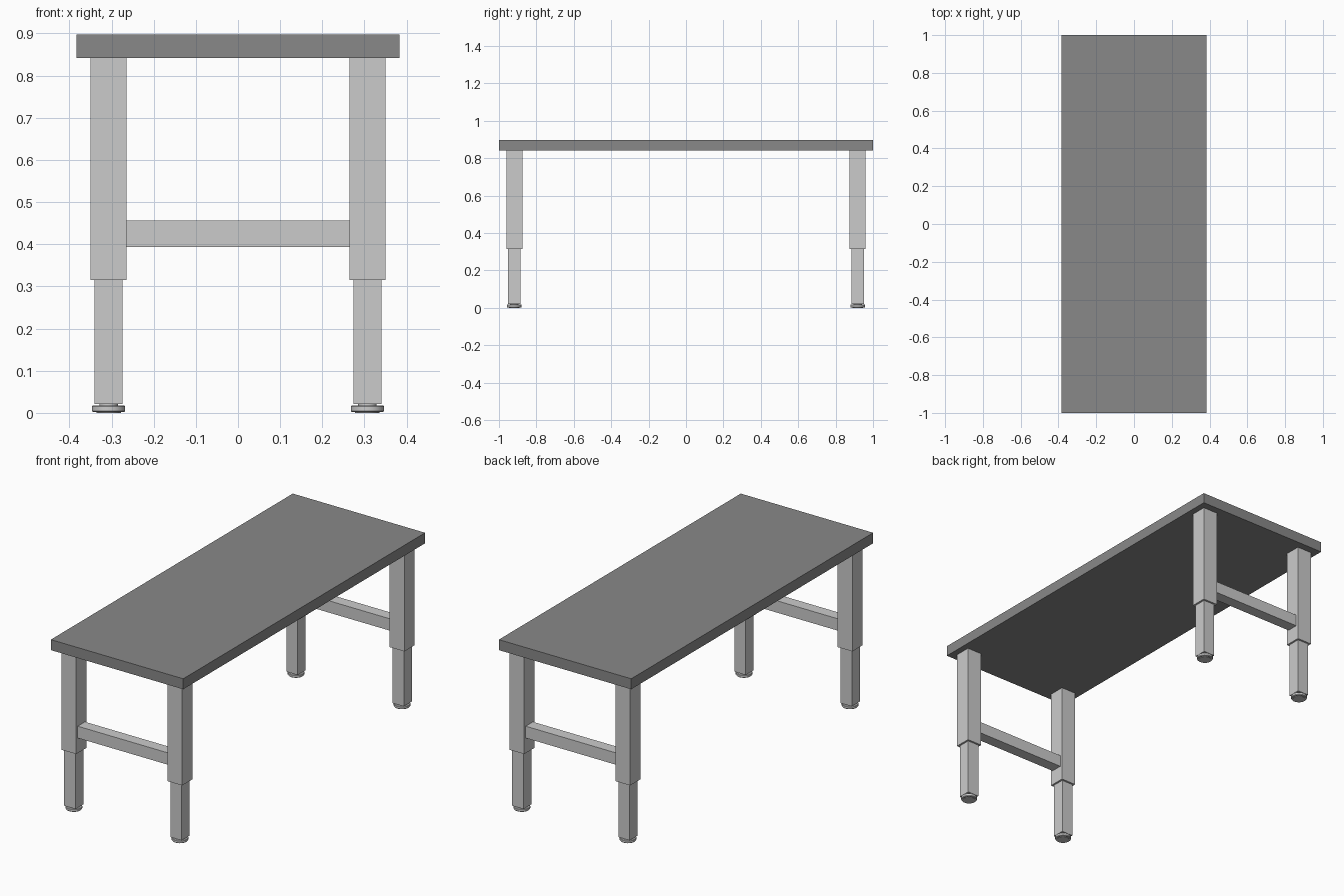
import bpy, bmesh, math

if "Cube" in bpy.data.objects:
    bpy.data.objects.remove(bpy.data.objects["Cube"])

LEG_X, LEG_Y = 0.307, 0.918


def box(name, x, y, z):
    """Axis-aligned box from (min, max) ranges."""
    bm = bmesh.new()
    bmesh.ops.create_cube(bm, size=1)
    for v in bm.verts:
        v.co = [r[0] if c < 0 else r[1] for c, r in zip(v.co, (x, y, z))]
    return finish(name, bm)


def finish(name, bm):
    bmesh.ops.recalc_face_normals(bm, faces=bm.faces)
    mesh = bpy.data.meshes.new(name)
    bm.to_mesh(mesh)
    bm.free()
    ob = bpy.data.objects.new(name, mesh)
    bpy.context.collection.objects.link(ob)
    return ob


def around(c, w):
    return (c - w / 2, c + w / 2)


def lathe(name, cx, cy, profile, sides=32):
    """Closed turned part from (radius, height) pairs."""
    bm = bmesh.new()
    rings = [[bm.verts.new((cx + r * math.cos(2 * math.pi * i / sides),
                            cy + r * math.sin(2 * math.pi * i / sides), z))
              for i in range(sides)] for r, z in profile]
    for a, b in zip(rings, rings[1:]):
        for i in range(sides):
            j = (i + 1) % sides
            bm.faces.new((a[i], a[j], b[j], b[i]))
    bm.faces.new(rings[0])
    bm.faces.new(rings[-1])
    ob = finish(name, bm)
    bpy.ops.object.select_all(action='DESELECT')
    bpy.context.view_layer.objects.active = ob
    ob.select_set(True)
    bpy.ops.object.shade_smooth_by_angle(angle=math.radians(30))
    return ob


# Worktop slab
top = box("table_top", (-0.383, 0.383), (-1, 1), (0.842, 0.897))
mat = bpy.data.materials.new("dark_grey")
mat.diffuse_color = (0.25, 0.25, 0.25, 1)
mat.use_nodes = True
mat.node_tree.nodes["Principled BSDF"].inputs["Base Color"].default_value = mat.diffuse_color
top.data.materials.append(mat)

FOOT = [(0.029, 0.0), (0.029, 0.002), (0.037, 0.002), (0.0395, 0.005),
        (0.0395, 0.015), (0.038, 0.017), (0.022, 0.017), (0.022, 0.024)]

for ys, end in ((-1, "front"), (1, "back")):
    y = ys * LEG_Y
    for xs, side in ((-1, "left"), (1, "right")):
        x = xs * LEG_X
        # Telescoping leg with a round levelling foot
        box(f"{end}_{side}_upper_leg", around(x, 0.086), around(y, 0.086), (0.315, 0.842))
        box(f"{end}_{side}_lower_leg", around(x, 0.066), around(y, 0.066), (0.021, 0.315))
        lathe(f"{end}_{side}_foot", x, y, FOOT)
    # Cross rail joining the two legs of one end
    box(f"{end}_cross_rail", (-LEG_X + 0.043, LEG_X - 0.043), around(y, 0.06), (0.394, 0.456))
